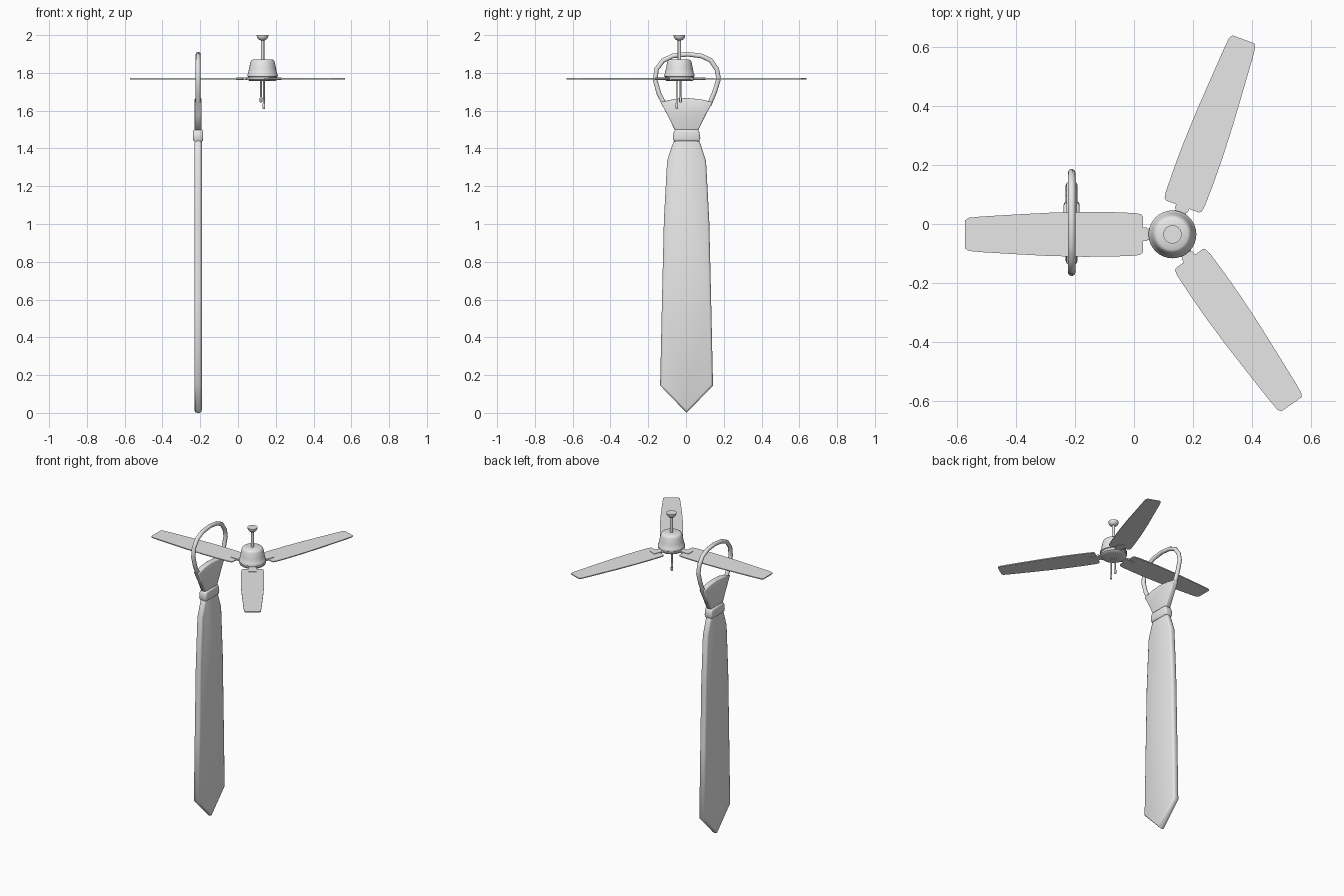
import bpy, bmesh, math
from mathutils import Matrix, Vector

if "Cube" in bpy.data.objects:
    bpy.data.objects.remove(bpy.data.objects["Cube"])

grey = bpy.data.materials.new("plain grey")
grey.diffuse_color = (0.8, 0.8, 0.8, 1)
grey.use_nodes = True
grey.node_tree.nodes["Principled BSDF"].inputs["Base Color"].default_value = grey.diffuse_color
FAN = Vector((0.13, -0.035, 0))      # fan axis
TIE_X = -0.211                       # plane of the tie


def finish(name, bm, angle=35):
    bmesh.ops.recalc_face_normals(bm, faces=bm.faces)
    me = bpy.data.meshes.new(name)
    bm.to_mesh(me)
    bm.free()
    ob = bpy.data.objects.new(name, me)
    bpy.context.collection.objects.link(ob)
    me.materials.append(grey)
    bpy.ops.object.select_all(action='DESELECT')
    ob.select_set(True)
    bpy.context.view_layer.objects.active = ob
    bpy.ops.object.shade_smooth_by_angle(angle=math.radians(angle))
    return ob


def plate(name, outline, thick, matrix, bevel=0.0, angle=35):
    """Flat outline with thickness, centred on its own plane, rims optionally rounded."""
    bm = bmesh.new()
    f = bm.faces.new([bm.verts.new((u, v, -thick / 2)) for u, v in outline])
    r = bmesh.ops.extrude_face_region(bm, geom=[f])
    up = [g for g in r['geom'] if isinstance(g, bmesh.types.BMVert)]
    bmesh.ops.translate(bm, verts=up, vec=(0, 0, thick))
    if bevel:
        rim = [e for e in bm.edges if abs(e.verts[0].co.z - e.verts[1].co.z) < 1e-5]
        bmesh.ops.bevel(bm, geom=rim, offset=bevel, segments=2, profile=0.5, affect='EDGES')
    bm.transform(matrix)
    return finish(name, bm, angle)


def lathe(name, profile, x, y, n=32):
    """Solid of revolution about a vertical axis, profile is (radius, z)."""
    bm = bmesh.new()
    rings = []
    for r, z in profile:
        rings.append([bm.verts.new((x + r * math.cos(2 * math.pi * i / n),
                                    y + r * math.sin(2 * math.pi * i / n), z)) for i in range(n)])
    for a, b in zip(rings, rings[1:]):
        for i in range(n):
            bm.faces.new((a[i], a[(i + 1) % n], b[(i + 1) % n], b[i]))
    bm.faces.new(rings[0])
    bm.faces.new(rings[-1])
    return finish(name, bm)


# --- ceiling fan: cap, rod, motor ---
lathe("ceiling_cap", [(0.009, 1.972), (0.019, 1.975), (0.027, 1.984), (0.031, 1.995), (0.031, 2.0)], FAN.x, FAN.y)
lathe("down_rod", [(0.009, 1.86), (0.009, 1.98)], FAN.x, FAN.y, 16)
lathe("motor_housing", [(0.045, 1.757), (0.07, 1.758), (0.078, 1.764), (0.08, 1.772), (0.076, 1.774),
                        (0.076, 1.779), (0.081, 1.782), (0.081, 1.79), (0.077, 1.796), (0.072, 1.82),
                        (0.065, 1.855), (0.060, 1.866), (0.052, 1.871), (0.02, 1.872)], FAN.x, FAN.y)

# --- pull chains with small end weights ---
for name, x, y, low in (("pull_chain_long", 0.137, -0.049, 1.61), ("pull_chain_short", 0.122, -0.029, 1.643)):
    lathe(name, [(0.005, low), (0.007, low + 0.004), (0.007, low + 0.025),
                 (0.005, low + 0.03), (0.005, 1.762)], x, y, 12)

# --- blades and their brackets: angle and width factor ---
half = [(0.100, 0.060), (0.106, 0.068), (0.125, 0.072), (0.20, 0.075), (0.30, 0.076), (0.42, 0.073),
        (0.55, 0.066), (0.65, 0.060), (0.69, 0.056), (0.702, 0.047)]
iron = [(0.07, 0.030), (0.083, 0.017), (0.087, 0.023), (0.140, 0.023)]
for i, (deg, taper, wide) in enumerate(((180, 1.0, 1.0), (70, 0.84, 0.98), (-55, 0.88, 0.93))):
    m = Matrix.Translation(FAN + Vector((0, 0, 1.769))) @ Matrix.Rotation(math.radians(deg), 4, 'Z')
    side = [(r, w * (wide + (taper - wide) * (r - 0.1) / 0.6)) for r, w in half]
    plate(f"blade_{i + 1}", side + [(r, -w) for r, w in reversed(side)], 0.006, m)
    plate(f"blade_bracket_{i + 1}", iron + [(r, -w) for r, w in reversed(iron)], 0.012, m)

# --- necktie: outlines lie in the y-z plane ---
upright = Matrix(((0, 0, 1, TIE_X), (1, 0, 0, 0.003), (0, 1, 0, 0), (0, 0, 0, 1)))


def mirrored(side, top=(), bottom=()):
    """Right side from top to bottom, mirrored to the left."""
    return list(top) + side + list(bottom) + [(-y, z) for y, z in reversed(side)]


plate("tie_body", mirrored([(0.058, 1.46), (0.075, 1.42), (0.103, 1.335), (0.120, 1.02), (0.130, 0.60),
                            (0.140, 0.145)], bottom=[(0, 0.0)]), 0.04, upright, 0.012, 50)
plate("tie_knot", mirrored([(0.060, 1.50), (0.068, 1.485), (0.073, 1.455), (0.066, 1.437)]),
      0.054, upright, 0.01, 60)

# --- collar flare above the knot, soft all over ---
plate("tie_collar", mirrored([(0.07, 1.661), (0.138, 1.645), (0.100, 1.575), (0.056, 1.485)],
                             top=[(0, 1.667)]), 0.036, upright, 0.006, 60)

# --- neck loop: rounded strap swept along a path ---
path = [(-0.112, 1.63), (-0.143, 1.69), (-0.163, 1.76), (-0.156, 1.82), (-0.122, 1.865), (-0.070, 1.890),
        (0.008, 1.899), (0.080, 1.890), (0.130, 1.867), (0.163, 1.82), (0.173, 1.77), (0.152, 1.70), (0.122, 1.63)]
bm = bmesh.new()
rings = []
for i, (y, z) in enumerate(path):
    a, b = path[max(i - 1, 0)], path[min(i + 1, len(path) - 1)]
    t = Vector((b[0] - a[0], b[1] - a[1])).normalized()
    ring = []
    for k in range(10):
        c, s = math.cos(k * math.pi / 5), math.sin(k * math.pi / 5)
        ring.append(bm.verts.new((TIE_X + 0.013 * c, y - t.y * 0.013 * s, z + t.x * 0.013 * s)))
    rings.append(ring)
for a, b in zip(rings, rings[1:]):
    for k in range(10):
        bm.faces.new((a[k], a[(k + 1) % 10], b[(k + 1) % 10], b[k]))
bm.faces.new(rings[0])
bm.faces.new(rings[-1])
finish("neck_loop", bm, 60)
